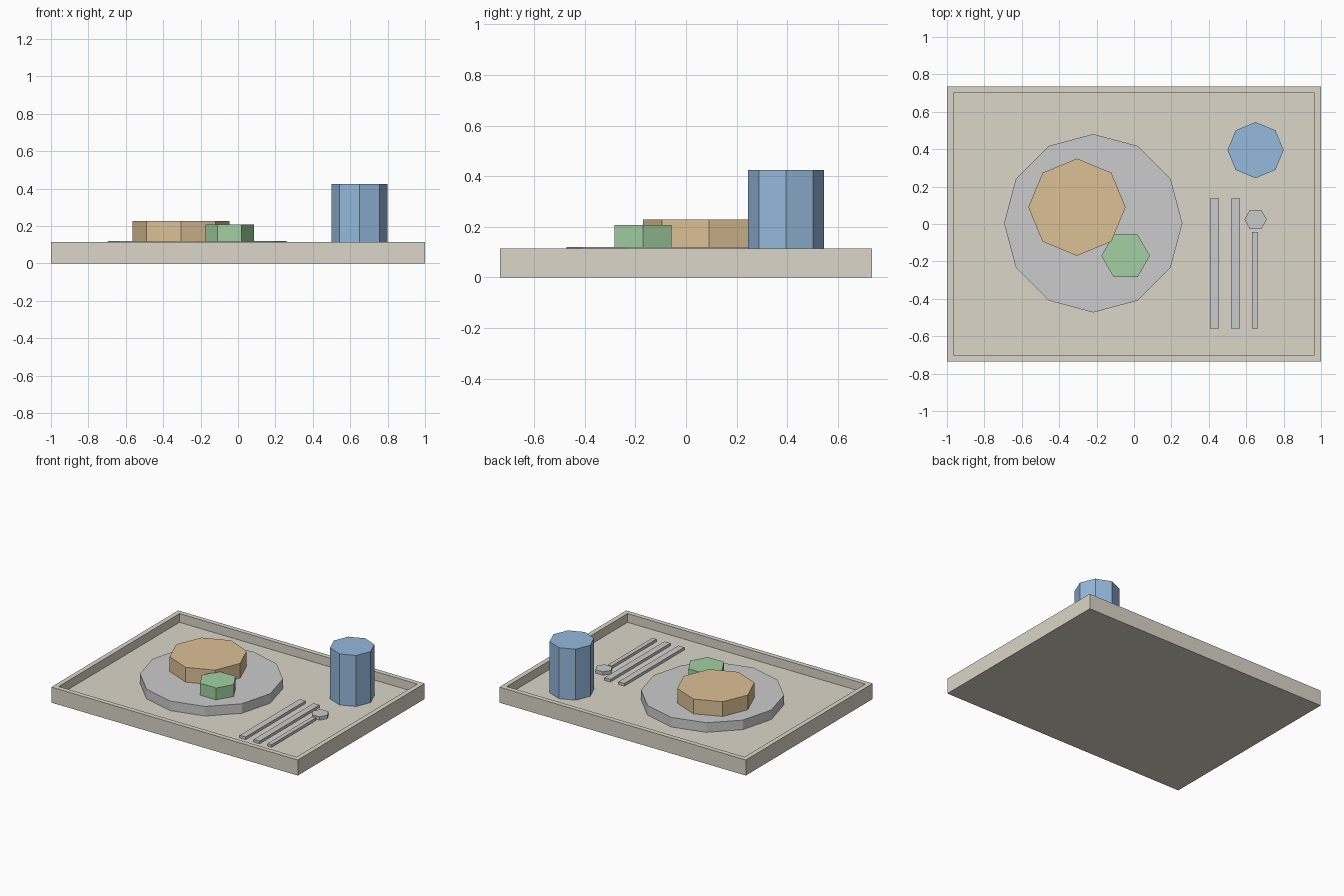
import bpy, bmesh, math
from mathutils import Matrix, Vector

if "Cube" in bpy.data.objects:
    bpy.data.objects.remove(bpy.data.objects["Cube"])

FLOOR = 0.05     # inner floor of the tray
PLATE_TOP = 0.12


def material(name, rgb):
    m = bpy.data.materials.new(name)
    m.diffuse_color = (*rgb, 1)
    m.use_nodes = True
    m.node_tree.nodes["Principled BSDF"].inputs["Base Color"].default_value = m.diffuse_color
    return m


def finish(name, bm, mat=None):
    me = bpy.data.meshes.new(name)
    bm.to_mesh(me)
    bm.free()
    ob = bpy.data.objects.new(name, me)
    bpy.context.collection.objects.link(ob)
    if mat:
        me.materials.append(mat)
    return ob


def box_bm(x0, x1, y0, y1, z0, z1):
    bm = bmesh.new()
    centre = Vector((x0 + x1, y0 + y1, z0 + z1)) / 2
    size = (x1 - x0, y1 - y0, z1 - z0, 1)
    bmesh.ops.create_cube(bm, size=1, matrix=Matrix.Translation(centre) @ Matrix.Diagonal(size))
    return bm


def prism(name, sides, x, y, r, z0, z1, mat=None, turn=0):
    bm = bmesh.new()
    place = Matrix.Translation((x, y, (z0 + z1) / 2)) @ Matrix.Rotation(math.radians(turn), 4, 'Z')
    bmesh.ops.create_cone(bm, cap_ends=True, segments=sides, radius1=r, radius2=r,
                          depth=z1 - z0, matrix=place)
    return finish(name, bm, mat)


tan = material("tan", (0.71, 0.67, 0.58))
brown = material("brown", (0.72, 0.53, 0.30))
green = material("green", (0.36, 0.63, 0.36))
blue = material("blue", (0.30, 0.48, 0.72))

# Tray: solid box with its top face inset and sunk to leave a rim
bm = box_bm(-1, 1, -0.735, 0.735, 0, 0.114)
bm.normal_update()
top = max(bm.faces, key=lambda f: f.calc_center_median().z)
bmesh.ops.inset_region(bm, faces=[top], thickness=0.05)
inner = bmesh.ops.extrude_face_region(bm, geom=[top])
bmesh.ops.translate(bm, vec=(0, 0, FLOOR - 0.114),
                    verts=[v for v in inner["geom"] if isinstance(v, bmesh.types.BMVert)])
if top.is_valid:
    bmesh.ops.delete(bm, geom=[top], context='FACES_ONLY')
bmesh.ops.recalc_face_normals(bm, faces=bm.faces)
finish("tray", bm, tan)

# Plate with food
prism("plate", 12, -0.218, 0.004, 0.477, FLOOR, PLATE_TOP)
prism("main_food", 8, -0.305, 0.09, 0.26, PLATE_TOP, 0.228, brown)
prism("side_food", 6, -0.045, -0.17, 0.13, PLATE_TOP, 0.207, green, turn=30)

# Cup
prism("cup", 8, 0.65, 0.395, 0.15, FLOOR, 0.424, blue)

# Cutlery
for name, x, w, y1 in (("fork", 0.43, 0.048, 0.135),
                       ("knife", 0.543, 0.048, 0.135),
                       ("spoon_handle", 0.648, 0.032, -0.042)):
    finish(name, box_bm(x - w / 2, x + w / 2, -0.56, y1, FLOOR, FLOOR + 0.02))
prism("spoon_bowl", 6, 0.65, 0.024, 0.06, FLOOR, FLOOR + 0.025, turn=30)
